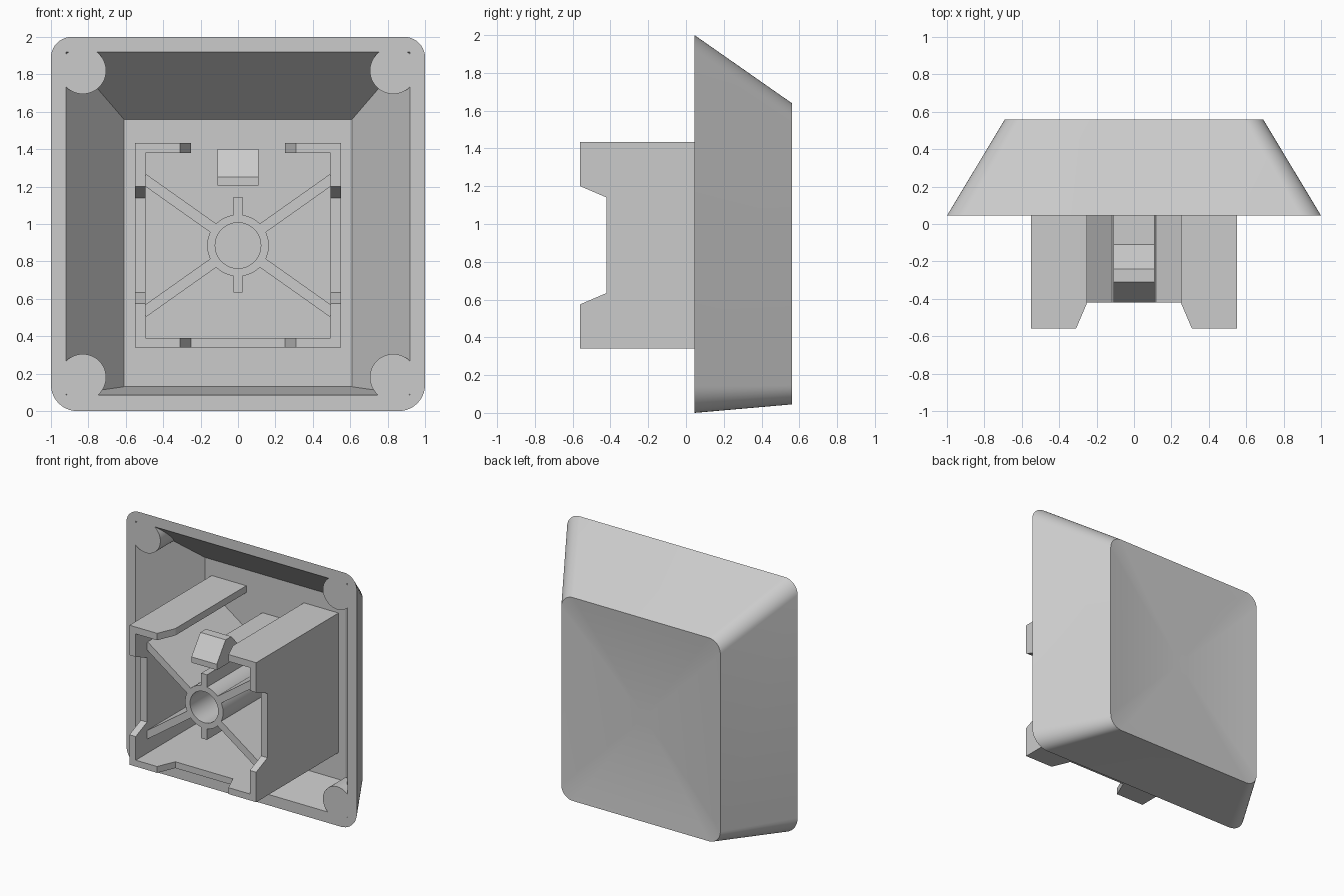
import bpy, bmesh
from math import sin, cos, pi, radians, atan2

if "Cube" in bpy.data.objects:
    bpy.data.objects.remove(bpy.data.objects["Cube"])

grey = bpy.data.materials.new("light grey plastic")
grey.use_nodes = True
grey.diffuse_color = (0.6, 0.6, 0.6, 1)
grey.node_tree.nodes["Principled BSDF"].inputs["Base Color"].default_value = (0.6, 0.6, 0.6, 1)

RIM, FLOOR, BACK = 0.045, 0.46, 0.56      # y of rim, cavity floor, outer face
TIP, STEP = -0.56, -0.42                  # y of prong tips and of the ribs
ROOT = FLOOR + 0.01                       # inner parts sink into the floor
HUB = 0.885                               # z of the stem centre


def finish(name, bm):
    bmesh.ops.recalc_face_normals(bm, faces=bm.faces)
    mesh = bpy.data.meshes.new(name)
    bm.to_mesh(mesh)
    bm.free()
    mesh.materials.append(grey)
    ob = bpy.data.objects.new(name, mesh)
    bpy.context.collection.objects.link(ob)
    return ob


def smooth(ob, angle=30):
    ob.data.polygons.foreach_set("use_smooth", [True] * len(ob.data.polygons))
    ob.data.set_sharp_from_angle(angle=radians(angle))


def loft(name, rings, loop=False):
    """Bridge equal rings of points; cap the ends unless looped."""
    bm = bmesh.new()
    rows = [[bm.verts.new(p) for p in ring] for ring in rings]
    n = len(rows[0])
    for a, b in zip(rows, rows[1:] + (rows[:1] if loop else [])):
        for i in range(n):
            j = (i + 1) % n
            bm.faces.new((a[i], a[j], b[j], b[i]))
    if not loop:
        bm.faces.new(rows[0])
        bm.faces.new(rows[-1])
    return finish(name, bm)


def prism(name, pts, axis, lo, hi):
    """Extrude a 2D outline along one axis."""
    place = {"x": lambda p, t: (t, p[0], p[1]),
             "y": lambda p, t: (p[0], t, p[1]),
             "z": lambda p, t: (p[0], p[1], t)}[axis]
    return loft(name, [[place(p, t) for p in pts] for t in (lo, hi)])


def circle(cx, cz, r, y, n=48):
    return [(cx + r * cos(2 * pi * i / n), y, cz + r * sin(2 * pi * i / n)) for i in range(n)]


def rounded(w, z0, z1, r_low, r_high, y, n=10):
    """Rounded rectangle, half width w, in an xz plane."""
    pts = []
    for k, (sx, top) in enumerate(((1, 1), (-1, 1), (-1, 0), (1, 0))):
        r = r_high if top else r_low
        cz = z1 - r if top else z0 + r
        for i in range(n + 1):
            a = pi / 2 * (k + i / n)
            pts.append((sx * (w - r) + r * cos(a), y, cz + r * sin(a)))
    return pts


def boolean(ob, cutter):
    """Subtract the cutter and bake the result."""
    mod = ob.modifiers.new("cut", "BOOLEAN")
    mod.operation, mod.solver, mod.object = "DIFFERENCE", "EXACT", cutter
    deps = bpy.context.evaluated_depsgraph_get()
    baked = bpy.data.meshes.new_from_object(ob.evaluated_get(deps))
    ob.modifiers.clear()
    ob.data = baked
    bpy.data.objects.remove(cutter)


# Tapered outer shell with a shallow dished face
face = rounded(0.69, 0.045, 1.64, 0.1, 0.1, BACK)
mid = (0.045 + 1.64) / 2
rings = [rounded(1, 0, 2, 0.14, 0.11, RIM), face]
for k in range(1, 10):
    f = 1 - k / 10
    rings.append([(x * f, BACK - 0.04 * (1 - f * f), mid + (z - mid) * f) for x, y, z in face])
shell = loft("cap_shell", rings)

# Cavity, leaving round posts standing in the corners
def rect(w, z0, z1, y):
    return [(-w, y, z0), (w, y, z0), (w, y, z1), (-w, y, z1)]


cavity = loft("cavity_cutter", [rect(0.92, 0.085, 1.92, -0.05), rect(0.92, 0.085, 1.92, RIM),
                                rect(0.61, 0.13, 1.56, FLOOR)])
for s in (-1, 1):
    for z in (0.18, 1.82):
        boolean(cavity, loft("post_cutter", [circle(s * 0.83, z, 0.125, -0.2),
                                             circle(s * 0.83, z, 0.125, 0.8)]))
boolean(shell, cavity)
smooth(shell, 25)

for s, side in ((-1, "right"), (1, "left")):
    # Side wall of the stem box, notched between two prongs
    prism("stem_wall_" + side,
          [(ROOT, 0.34), (TIP, 0.34), (TIP, 0.575), (STEP, 0.635),
           (STEP, 1.14), (TIP, 1.2), (TIP, 1.434), (ROOT, 1.434)],
          "x", s * 0.495, s * 0.55)
    # Top wall piece beside the open gap
    prism("stem_top_" + side,
          [(s * 0.495, ROOT), (s * 0.495, TIP), (s * 0.31, TIP), (s * 0.25, STEP), (s * 0.25, ROOT)],
          "z", 1.38, 1.434)

# Bottom wall with its notch
prism("stem_bottom",
      [(-0.495, ROOT), (-0.495, TIP), (-0.31, TIP), (-0.25, STEP),
       (0.25, STEP), (0.31, TIP), (0.495, TIP), (0.495, ROOT)],
      "z", 0.34, 0.39)

# Central tube
tube = loft("stem_tube", [circle(0, HUB, 0.165, STEP), circle(0, HUB, 0.122, STEP),
                          circle(0, HUB, 0.122, ROOT), circle(0, HUB, 0.165, ROOT)], loop=True)
smooth(tube)


def rib(name, angle, r0, r1, half):
    c, s = cos(angle), sin(angle)
    pts = [(r * c - h * s, HUB + r * s + h * c)
           for r, h in ((r0, -half), (r1, -half), (r1, half), (r0, half))]
    prism(name, pts, "y", STEP, ROOT)


# Diagonal ribs to the side walls and short upright ribs
slope = atan2(0.35, 0.495)
for i, a in enumerate((slope, pi - slope, pi + slope, -slope)):
    rib("diagonal_rib_%d" % (i + 1), a, 0.145, 0.62, 0.028)
rib("upper_rib", pi / 2, 0.145, 0.26, 0.025)
rib("lower_rib", -pi / 2, 0.145, 0.25, 0.025)

# Barbed snap hook
prism("snap_hook",
      [(ROOT, 1.205), (STEP, 1.205), (STEP, 1.25), (-0.31, 1.4),
       (-0.24, 1.4), (-0.11, 1.26), (ROOT, 1.26)],
      "x", -0.11, 0.11)
